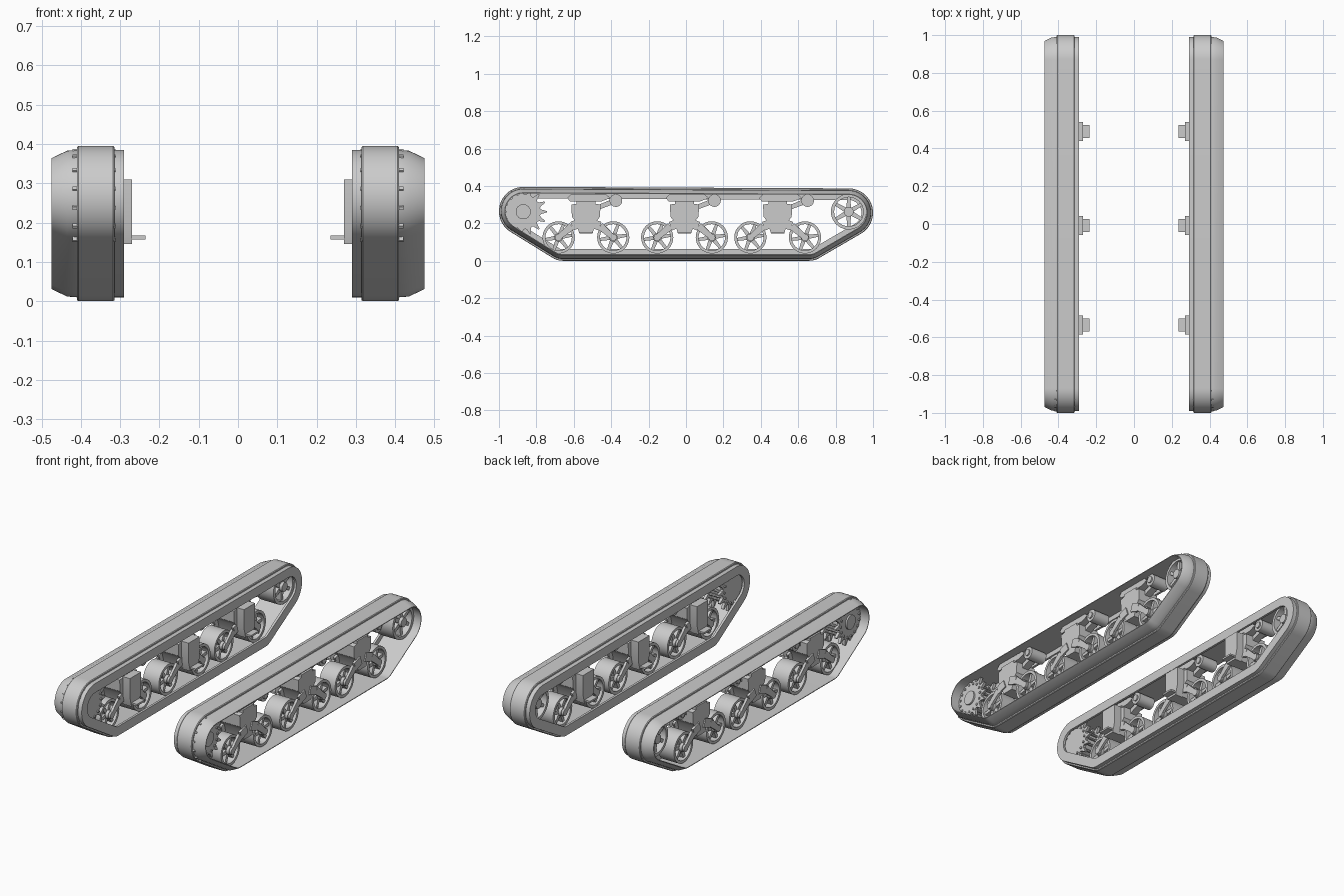
import bpy, bmesh
from math import sin, cos, pi, acos, atan2, hypot, radians

cube = bpy.data.objects.get("Cube")
if cube:
    bpy.data.objects.remove(cube)

grey = bpy.data.materials.new("plain_grey")
grey.use_nodes = True
grey.diffuse_color = (0.6, 0.6, 0.6, 1)
grey.node_tree.nodes["Principled BSDF"].inputs["Base Color"].default_value = (0.6, 0.6, 0.6, 1)


def finish(name, bm):
    """Turn a bmesh of the left side into an object mirrored to the right."""
    bmesh.ops.recalc_face_normals(bm, faces=bm.faces)
    me = bpy.data.meshes.new(name)
    bm.to_mesh(me)
    bm.free()
    me.materials.append(grey)
    me.shade_smooth()
    me.set_sharp_from_angle(angle=radians(30))
    ob = bpy.data.objects.new(name, me)
    bpy.context.collection.objects.link(ob)
    ob.modifiers.new("Mirror", 'MIRROR').use_mirror_merge = False


def skin(bm, rings, closed):
    """Bridge successive vertex rings; closed joins last to first, else caps."""
    vs = [[bm.verts.new(p) for p in r] for r in rings]
    n, m = len(vs), len(vs[0])
    for i in range(n if closed else n - 1):
        a, b = vs[i], vs[(i + 1) % n]
        for j in range(m):
            k = (j + 1) % m
            bm.faces.new((a[j], a[k], b[k], b[j]))
    if not closed:
        bm.faces.new(vs[0])
        bm.faces.new(vs[-1])


def prism(bm, pts, x0, x1):
    skin(bm, [[(x, y, z) for y, z in pts] for x in (x0, x1)], False)


def circle(y, z, r, n=32, a0=0.0):
    return [(y + r * cos(a0 + 2 * pi * i / n), z + r * sin(a0 + 2 * pi * i / n)) for i in range(n)]


def disc(bm, y, z, r, x0, x1, n=32):
    prism(bm, circle(y, z, r, n), x0, x1)


def tube(bm, y, z, r_in, r_out, x0, x1, n=40):
    skin(bm, [[(x, *p) for p in circle(y, z, r, n)]
              for x, r in ((x0, r_in), (x0, r_out), (x1, r_out), (x1, r_in))], True)


def bar(bm, p, q, w0, w1, x0, x1):
    """Tapered flat bar between two points in the side plane."""
    d = hypot(q[0] - p[0], q[1] - p[1])
    ny, nz = -(q[1] - p[1]) / d, (q[0] - p[0]) / d
    prism(bm, [(p[0] + ny * w0, p[1] + nz * w0), (q[0] + ny * w1, q[1] + nz * w1),
               (q[0] - ny * w1, q[1] - nz * w1), (p[0] - ny * w0, p[1] - nz * w0)], x0, x1)


def spoked_wheel(bm, y, z, r, x0, x1, turn):
    """Rimmed wheel with a hub and six spokes."""
    tube(bm, y, z, r * 0.82, r, x0, x1)
    disc(bm, y, z, r * 0.27, x0 - 0.005, x1 + 0.005, 20)
    for i in range(6):
        a = turn + i * pi / 3
        bar(bm, (y, z), (y + r * 0.86 * cos(a), z + r * 0.86 * sin(a)),
            r * 0.14, r * 0.09, x0 + 0.012, x1 - 0.012)


# Track belt: a cross-section swept around four tangent circles
corners = [(0.66, 0.10, 0.10), (0.87, 0.257, 0.13), (-0.87, 0.265, 0.13), (-0.66, 0.10, 0.10)]


def tangent(a, b):
    d = hypot(b[0] - a[0], b[1] - a[1])
    return atan2(b[1] - a[1], b[0] - a[0]) - acos((a[2] - b[2]) / d)


def loop(inset):
    pts = []
    for i, c in enumerate(corners):
        a0 = tangent(corners[i - 1], c)
        a1 = tangent(c, corners[(i + 1) % 4])
        sweep = (a1 - a0) % (2 * pi)
        steps = max(4, round(sweep / radians(7)))
        for s in range(steps + 1):
            a = a0 + sweep * s / steps
            pts.append((c[0] + (c[2] - inset) * cos(a), c[1] + (c[2] - inset) * sin(a)))
    return pts


section = [(0.29, 0.01), (0.314, 0.01), (0.314, 0.003), (0.318, 0), (0.406, 0), (0.41, 0.003),
           (0.41, 0.01), (0.435, 0.012), (0.475, 0.031), (0.475, 0.035), (0.303, 0.035),
           (0.303, 0.062), (0.29, 0.062)]
bm = bmesh.new()
skin(bm, [[(x, *p) for p in loop(d)] for x, d in section], True)
finish("track_belt", bm)

# Drive sprocket: two toothed plates, drum, hub and a ring of bolts
SY, SZ, TEETH = -0.87, 0.262, 15
bm = bmesh.new()
teeth = []
for i in range(TEETH):
    for off, r in ((-0.5, 0.092), (-0.3, 0.096), (-0.07, 0.126), (0.07, 0.126), (0.3, 0.096)):
        a = 2 * pi * (i + off) / TEETH
        teeth.append((SY + r * cos(a), SZ + r * sin(a)))
for x in (0.312, 0.405):
    prism(bm, teeth, x, x + 0.016)
disc(bm, SY, SZ, 0.075, 0.32, 0.41)
disc(bm, SY, SZ, 0.04, 0.40, 0.43)
for i in range(TEETH):
    a = 2 * pi * i / TEETH
    y, z = SY + 0.083 * cos(a), SZ + 0.083 * sin(a)
    disc(bm, y, z, 0.007, 0.306, 0.426, 8)
finish("drive_sprocket", bm)

# Rear idler
bm = bmesh.new()
spoked_wheel(bm, 0.87, 0.262, 0.095, 0.32, 0.43, pi / 2)
finish("rear_idler", bm)

# Three bogies, each with two wheels, bracket, arms and return roller
for n, cy in enumerate((-0.535, -0.008, 0.49), 1):
    bm = bmesh.new()
    for s in (-1, 1):
        spoked_wheel(bm, cy + s * 0.146, 0.125, 0.086, 0.33, 0.43, pi / 6 * (s + 1.3))
    finish(f"road_wheels_{n}", bm)

    # bracket body and top skid, symmetric about the bogie centre
    bm = bmesh.new()
    half = [(0.036, 0.148), (0.055, 0.21), (0.075, 0.235), (0.078, 0.30), (0.05, 0.305), (0.05, 0.32)]
    body = [(cy + y, z) for y, z in half] + [(cy - y, z) for y, z in reversed(half)]
    prism(bm, body, 0.315, 0.44)
    prism(bm, [(cy - 0.10, 0.335), (cy - 0.085, 0.318), (cy + 0.085, 0.318), (cy + 0.13, 0.335),
               (cy + 0.11, 0.353), (cy - 0.08, 0.355)], 0.33, 0.43)
    # inner mounting plate and shelf
    prism(bm, [(cy - 0.035, 0.145), (cy + 0.035, 0.145), (cy + 0.05, 0.20), (cy + 0.05, 0.31),
               (cy - 0.05, 0.31), (cy - 0.05, 0.20)], 0.27, 0.316)
    prism(bm, [(cy - 0.035, 0.157), (cy + 0.035, 0.157), (cy + 0.035, 0.167), (cy - 0.035, 0.167)],
          0.236, 0.272)
    finish(f"bogie_bracket_{n}", bm)

    # suspension arms on both faces of the wheels
    bm = bmesh.new()
    for x0, x1 in ((0.313, 0.327), (0.433, 0.447)):
        for s in (-1, 1):
            knee = (cy + s * 0.075, 0.185)
            bar(bm, (cy + s * 0.146, 0.125), knee, 0.014, 0.02, x0, x1)
            bar(bm, knee, (cy + s * 0.02, 0.205), 0.024, 0.024, x0, x1)
            disc(bm, cy + s * 0.146, 0.125, 0.019, x0, x1, 16)
    finish(f"bogie_arms_{n}", bm)

    # return roller on its slanted carrier
    bm = bmesh.new()
    bar(bm, (cy + 0.065, 0.285), (cy + 0.16, 0.322), 0.012, 0.014, 0.36, 0.40)
    disc(bm, cy + 0.16, 0.322, 0.034, 0.33, 0.43, 24)
    disc(bm, cy + 0.16, 0.322, 0.018, 0.322, 0.438, 16)
    finish(f"return_roller_{n}", bm)
